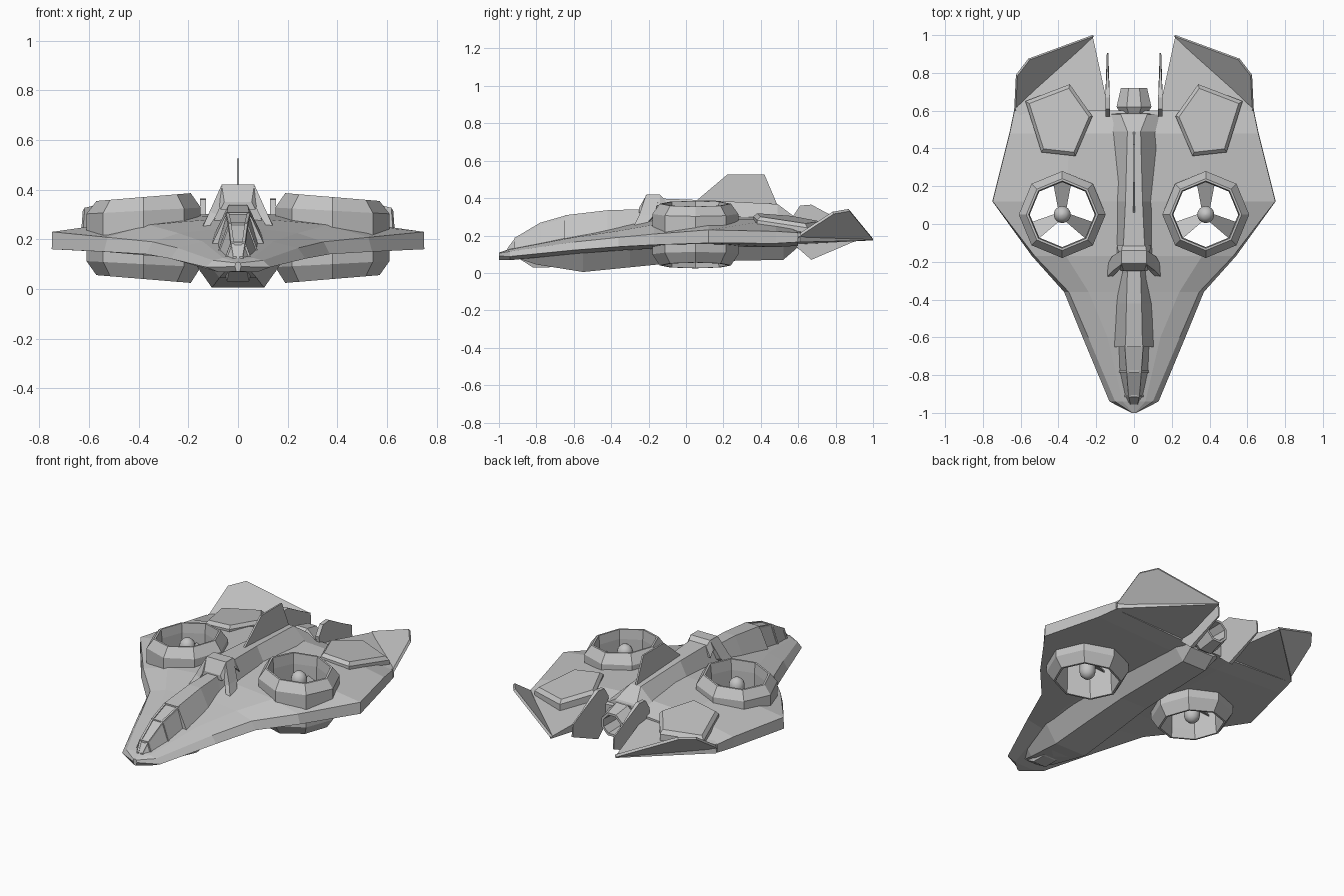
import bpy, bmesh, math
from mathutils import Vector

if "Cube" in bpy.data.objects:
    bpy.data.objects.remove(bpy.data.objects["Cube"])

grey = bpy.data.materials.new("hull_grey")
grey.diffuse_color = (0.55, 0.55, 0.55, 1)
grey.use_nodes = True
grey.node_tree.nodes["Principled BSDF"].inputs["Base Color"].default_value = grey.diffuse_color


def finish(name, bm, smooth=None):
    bmesh.ops.remove_doubles(bm, verts=bm.verts, dist=1e-5)
    bmesh.ops.recalc_face_normals(bm, faces=bm.faces)
    me = bpy.data.meshes.new(name)
    bm.to_mesh(me)
    bm.free()
    me.materials.append(grey)
    ob = bpy.data.objects.new(name, me)
    bpy.context.collection.objects.link(ob)
    if smooth:
        bpy.ops.object.select_all(action='DESELECT')
        bpy.context.view_layer.objects.active = ob
        ob.select_set(True)
        bpy.ops.object.shade_smooth_by_angle(angle=math.radians(smooth))
    return ob


def loft(name, rings, caps=True, closed=False, smooth=None):
    """Skin a list of equal-length point rings."""
    bm = bmesh.new()
    rows = [[bm.verts.new(p) for p in r] for r in rings]
    n = len(rows[0])
    pairs = list(zip(rows, rows[1:])) + ([(rows[-1], rows[0])] if closed else [])
    for a, b in pairs:
        for i in range(n):
            j = (i + 1) % n
            bm.faces.new((a[i], a[j], b[j], b[i]))
    if caps and not closed:
        bm.faces.new(rows[0])
        bm.faces.new(rows[-1])
    return finish(name, bm, smooth)


def section(y, half):
    """Full ring at y from right-half (x, z) points, listed top to bottom."""
    left = [(-x, y, z) for x, z in reversed(half) if x > 0]
    return [(x, y, z) for x, z in half] + left


def trapezoids(name, rows):
    """Body from rows of y, top half-width, top z, base half-width, base z."""
    return loft(name, [section(y, [(tw, tz), (bw, bz)]) for y, tw, tz, bw, bz in rows])


def plate(name, pts, offset):
    """Solid plate: polygon swept by an offset vector."""
    o = Vector(offset)
    return loft(name, [pts, [tuple(Vector(p) + o) for p in pts]])


def flip(pts, s):
    return [(x * s, y, z) for x, y, z in pts]


# Main hull: y, edge x, edge low z, edge top z, edge inset, ridge x, ridge z, centre z
hull_rows = [
    (-1.00, .012, .090, .105, .002, .006, .107, .108),
    (-.94, .13, .088, .115, .03, .06, .125, .13),
    (-.60, .272, .122, .165, .03, .14, .19, .20),
    (-.36, .37, .14, .19, .025, .24, .225, .25),
    (-.17, .54, .15, .208, .015, .36, .258, .29),
    (.12, .75, .16, .23, .002, .36, .285, .31),
    (.48, .66, .158, .222, .002, .34, .285, .305),
    (.60, .635, .165, .215, .002, .25, .25, .27),
]
rings = []
for y, xe, zl, zu, ins, xi, zi, zc in hull_rows:
    xb = min(.2, xe * .6)
    rings.append(section(y, [(0, zc), (xi, zi), (xe - ins, zu), (xe, zl),
                             (xb, zl - .02), (0, zl - .02)]))
hull = loft("hull", rings)

# Fan openings through the hull
FX, FY, FZ = .38, .05, .205


def circle(s, r, z, n=8, taper=True):
    out = []
    for i in range(n):
        a = 2 * math.pi * i / n
        x, y = r * math.cos(a), r * math.sin(a)
        zz = FZ + (z - FZ) * (1 - .5 * x if taper else 1)
        out.append((s * (FX + x), FY + y, zz))
    return out


for s in (-1, 1):
    cutter = loft("fan_cutter", [circle(s, .2, -.2), circle(s, .2, .7)])
    cutter.hide_render = True
    mod = hull.modifiers.new("fan_hole", 'BOOLEAN')
    mod.operation, mod.object, mod.solver = 'DIFFERENCE', cutter, 'EXACT'
    bpy.context.view_layer.objects.active = hull
    bpy.ops.object.modifier_apply(modifier=mod.name)
    bpy.data.objects.remove(cutter)

# Belly keel, with a flat hatch and a sensor block under the nose
trapezoids("keel", [
    (-.92, .05, .10, .04, .085), (-.80, .13, .12, .075, .045),
    (-.55, .20, .14, .105, .005), (-.30, .20, .145, .10, .03),
    (0, .17, .15, .09, .06), (.52, .15, .16, .08, .07), (.59, .14, .17, .08, .13)])
trapezoids("nose_sensor", [
    (-.89, .04, .10, .035, .075), (-.82, .06, .10, .045, .03),
    (-.73, .06, .10, .045, .03), (-.68, .06, .10, .045, .05)])
belly = [(0, -.70), (.06, -.64), (.06, -.48), (-.06, -.48), (-.06, -.64)]
plate("belly_hatch", [(x, y, .005 + (.13 * (y + .55) if y > -.55 else -.16 * (y + .55)))
                      for x, y in belly], (0, 0, .008))

# Forward fuselage and cockpit canopy
trapezoids("forward_fuselage", [
    (-.65, .045, .308, .105, .18), (-.42, .04, .335, .105, .20),
    (-.26, .035, .34, .07, .24), (-.12, .035, .345, .06, .28)])
canopy = [(-.955, .015, .125, .03, .105), (-.91, .025, .185, .05, .12),
          (-.78, .035, .262, .08, .14), (-.64, .045, .302, .085, .17)]
trapezoids("canopy", canopy)
for s in (-1, 1):
    # Canopy frame rails along the upper edges
    rail = [flip([(w - .008, y, z - .005), (w + .006, y, z - .006),
                  (w + .004, y, z + .006), (w - .008, y, z + .006)], s)
            for y, w, z, _, _ in canopy]
    loft("canopy_rail", rail)
for y, tw, tz, bw, bz in canopy[1:3]:
    trapezoids("canopy_hoop", [(y - .006, tw + .004, tz + .004, bw + .004, bz),
                               (y + .006, tw + .004, tz + .006, bw + .004, bz)])

# Spine and dorsal fin
trapezoids("spine", [
    (-.20, .06, .40, .10, .26), (.12, .045, .388, .10, .28),
    (.49, .035, .368, .14, .27), (.58, .07, .30, .15, .25), (.585, .07, .29, .15, .16)])
plate("dorsal_fin", [(-.005, .06, .37), (-.005, .06, .39), (-.005, .22, .525),
                     (-.005, .42, .525), (-.005, .49, .36)], (.01, 0, 0))

# Collar arch over the fuselage: top bridge plus swept legs
trapezoids("collar_bridge", [(-.25, .055, .35, .07, .32), (-.21, .066, .42, .085, .36),
                             (-.14, .066, .42, .085, .36), (-.11, .06, .39, .09, .33)])
for s in (-1, 1):
    loft("collar_leg", [
        flip([(.045, -.215, .39), (.068, -.215, .415), (.068, -.14, .415), (.045, -.14, .39)], s),
        flip([(.085, -.25, .30), (.115, -.25, .31), (.115, -.17, .31), (.085, -.17, .30)], s),
        flip([(.14, -.305, .21), (.16, -.30, .21), (.15, -.23, .24), (.13, -.23, .24)], s)])

# Fan ducts with hub and three blades
duct = [(.23, .10), (.23, .315), (.19, .37), (.178, .37), (.172, .31),
        (.172, .10), (.178, .04), (.19, .04)]
for s in (-1, 1):
    loft("fan_duct", [circle(s, r, z) for r, z in duct], closed=True)
    hub = [(.045 * math.cos(math.radians(a)), z0 + .045 * math.sin(math.radians(a)))
           for z0, angs in ((.10, (-85, -60, -30, 0)), (.305, (0, 30, 60, 85))) for a in angs]
    loft("fan_hub", [circle(s, r, z, 16, False) for r, z in hub], smooth=40)
    for k in range(3):
        a = math.radians(90 + 120 * k)
        d, t = Vector((math.cos(a), math.sin(a), 0)), Vector((-math.sin(a), math.cos(a), 0))
        c = Vector((s * FX, FY, .21))
        blade = []
        for r, w in ((.03, .022), (.178, .05)):
            blade.append([tuple(c + d * r + t * (q * w) + Vector((0, 0, q * w * .8 + h)))
                          for q, h in ((-1, -.006), (1, -.006), (1, .006), (-1, .006))])
        loft("fan_blade", blade)

# Tail plates, upswept tail fins, raised rear panels, engine side vanes
for s in (-1, 1):
    loft("tail_plate", [
        flip([(.12, .54, .255), (.22, 1.0, .185), (.63, .61, .217), (.55, .50, .225)], s),
        flip([(.12, .54, .15), (.22, 1.0, .174), (.635, .61, .165), (.55, .50, .158)], s)])
    fin = [(.22, 1.0, .178), (.60, .64, .19), (.635, .59, .185), (.625, .79, .315), (.56, .875, .33)]
    plate("tail_fin", flip(fin, s), (-.008 * s, -.006, .012))

    base = [(.34, .74), (.22, .57), (.31, .36), (.49, .38), (.575, .65)]
    mx, my = .387, .54

    def lid(k, drop):
        out = []
        for x, y in base:
            x, y = mx + (x - mx) * k, my + (y - my) * k
            out.append((x * s, y, .312 - .12 * (y - .37) - .1 * (x - .4) - drop))
        return out
    loft("rear_panel", [lid(1, .09), lid(1, .02), lid(.89, 0)])

    vane = [(.57, .30), (.61, .36), (.67, .365), (.81, .29), (.90, .245),
            (.905, .17), (.67, .07), (.59, .14)]
    loft("engine_vane", [[(s * (.14 - side * (.012 if y < .7 else .004)), y, z) for y, z in vane]
                         for side in (-1, 1)])

# Engine nozzle: hollow octagonal tube
nozzle = [(.52, .05), (.56, .06), (.62, .10), (.72, .075), (.72, .06), (.60, .055)]
loft("engine_nozzle", [[(r * math.cos(a), y, .21 + r * math.sin(a))
                        for a in [math.pi / 8 + i * math.pi / 4 for i in range(8)]]
                       for y, r in nozzle])
